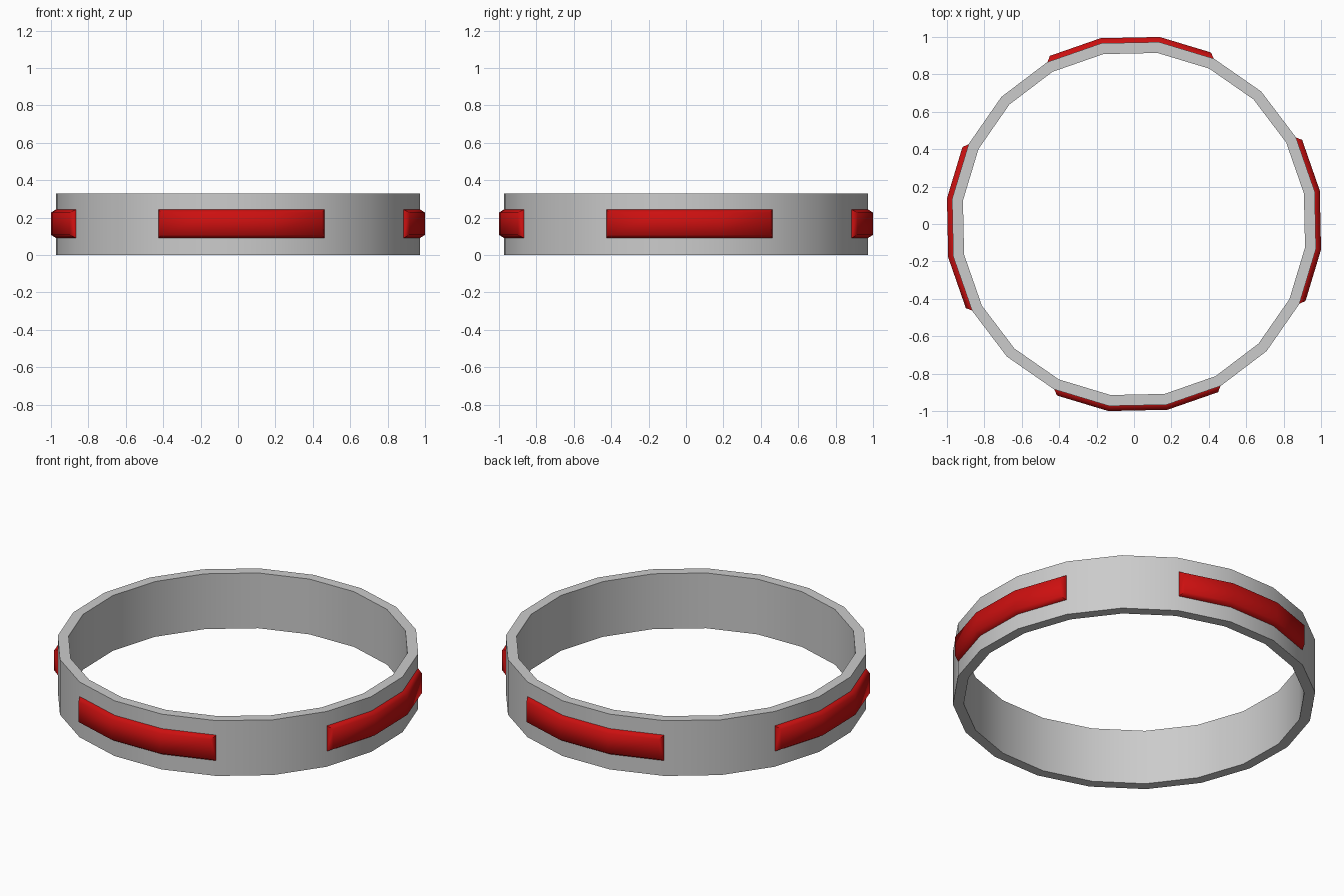
import bpy, bmesh, math

if "Cube" in bpy.data.objects:
    bpy.data.objects.remove(bpy.data.objects["Cube"])

SEGS = 20
STEP = 2 * math.pi / SEGS
OFFSET = math.radians(10.2)
R_OUT, R_IN, HEIGHT = 0.982, 0.923, 0.33


def point(k, r, z):
    # point on the 20-sided outline; fractional k lies along the straight facet
    i = math.floor(k)
    t = k - i
    a, b = OFFSET + i * STEP, OFFSET + (i + 1) * STEP
    return (r * ((1 - t) * math.cos(a) + t * math.cos(b)),
            r * ((1 - t) * math.sin(a) + t * math.sin(b)), z)


def sweep(name, sections, closed, angle):
    # join matching cross-section loops into a solid
    bm = bmesh.new()
    loops = [[bm.verts.new(p) for p in s] for s in sections]
    n, m = len(loops), len(loops[0])
    for i in range(n if closed else n - 1):
        a, b = loops[i], loops[(i + 1) % n]
        for j in range(m):
            bm.faces.new((a[j], a[(j + 1) % m], b[(j + 1) % m], b[j]))
    if not closed:
        for loop in (loops[0], loops[-1]):
            for j in range(m // 2 - 1):
                bm.faces.new((loop[j], loop[j + 1], loop[m - 2 - j], loop[m - 1 - j]))
    bmesh.ops.recalc_face_normals(bm, faces=bm.faces)
    mesh = bpy.data.meshes.new(name)
    bm.to_mesh(mesh)
    bm.free()
    obj = bpy.data.objects.new(name, mesh)
    bpy.context.collection.objects.link(obj)
    bpy.ops.object.select_all(action='DESELECT')
    obj.select_set(True)
    bpy.context.view_layer.objects.active = obj
    bpy.ops.object.shade_smooth_by_angle(angle=math.radians(angle))
    return obj


# Grey band
profile = [(R_IN, 0), (R_OUT, 0), (R_OUT, HEIGHT), (R_IN, HEIGHT)]
sweep("band", [[point(k, r, z) for r, z in profile] for k in range(SEGS)], True, 30)

# Four raised red pads with bevelled rims, three facets each
red = bpy.data.materials.new("red")
red.diffuse_color = (0.6, 0.005, 0.005, 1)
red.use_nodes = True
red.node_tree.nodes["Principled BSDF"].inputs["Base Color"].default_value = red.diffuse_color
pad_profile = [(0.95, 0.09, 0), (R_OUT - 0.002, 0.09, 0), (1.0093, 0.108, 0.09),
               (1.0093, 0.227, 0.09), (R_OUT - 0.002, 0.245, 0), (0.95, 0.245, 0)]
for side, start in zip(("right", "back", "left", "front"), (-2, 3, 8, 13)):
    sections = []
    for k in range(4):
        inset = {0: 1, 3: -1}.get(k, 0)
        sections.append([point(start + k + inset * d, r, z) for r, z, d in pad_profile])
    pad = sweep("pad_" + side, sections, False, 60)
    pad.data.materials.append(red)
